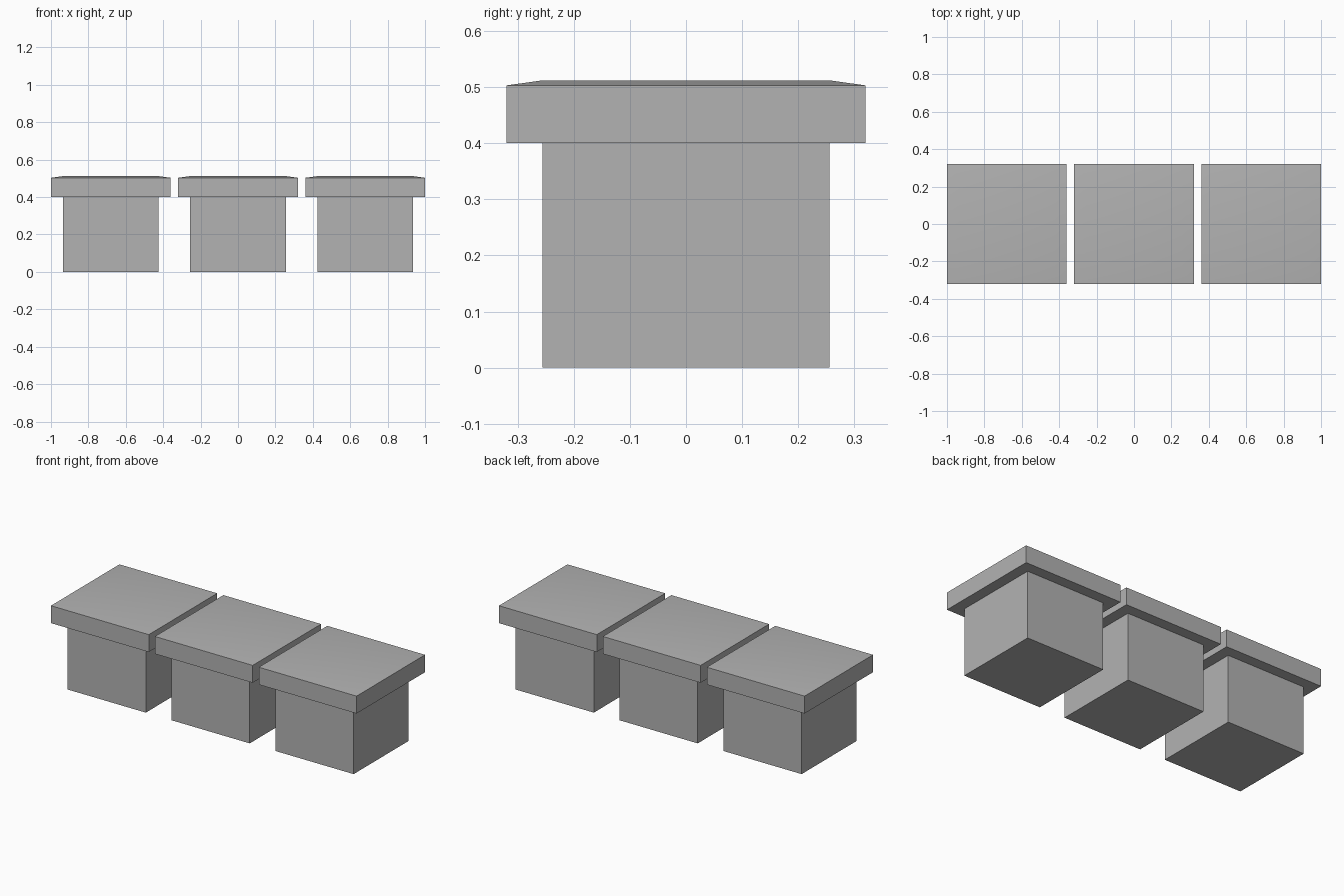
import bpy
import bmesh

SPACING = 0.68
BASE_HALF, PAD_HALF = 0.256, 0.32
PAD_BOTTOM, PAD_EDGE, PAD_TOP = 0.4, 0.503, 0.512

cube = bpy.data.objects.get("Cube")
if cube:
    bpy.data.objects.remove(cube, do_unlink=True)

# Single plain grey
grey = bpy.data.materials.new("plain grey")
grey.use_nodes = True
colour = (0.45, 0.45, 0.45, 1)
grey.diffuse_color = colour
grey.node_tree.nodes["Principled BSDF"].inputs["Base Color"].default_value = colour


def square_stack(name, x, levels):
    """Closed solid skinned through square sections given as (half width, z)."""
    bm = bmesh.new()
    rings = [[bm.verts.new((sx * h, sy * h, z))
              for sx, sy in ((-1, -1), (1, -1), (1, 1), (-1, 1))]
             for h, z in levels]
    for low, high in zip(rings, rings[1:]):
        for i in range(4):
            j = (i + 1) % 4
            bm.faces.new((low[i], low[j], high[j], high[i]))
    bm.faces.new(rings[0][::-1])
    bm.faces.new(rings[-1])
    mesh = bpy.data.meshes.new(name)
    bm.to_mesh(mesh)
    bm.free()
    mesh.materials.append(grey)
    obj = bpy.data.objects.new(name, mesh)
    obj.location.x = x
    bpy.context.collection.objects.link(obj)
    return obj


for side, x in (("right", -SPACING), ("middle", 0), ("left", SPACING)):
    # Square pedestal
    square_stack(f"{side}_pedestal", x, [(BASE_HALF, 0), (BASE_HALF, PAD_BOTTOM)])
    # Overhanging cap with a shallow, softly shaded bevel on top
    cap = square_stack(f"{side}_cap", x, [(PAD_HALF, PAD_BOTTOM), (PAD_HALF, PAD_EDGE),
                                          (BASE_HALF, PAD_TOP)])
    bpy.ops.object.select_all(action="DESELECT")
    cap.select_set(True)
    bpy.context.view_layer.objects.active = cap
    bpy.ops.object.shade_smooth_by_angle()
